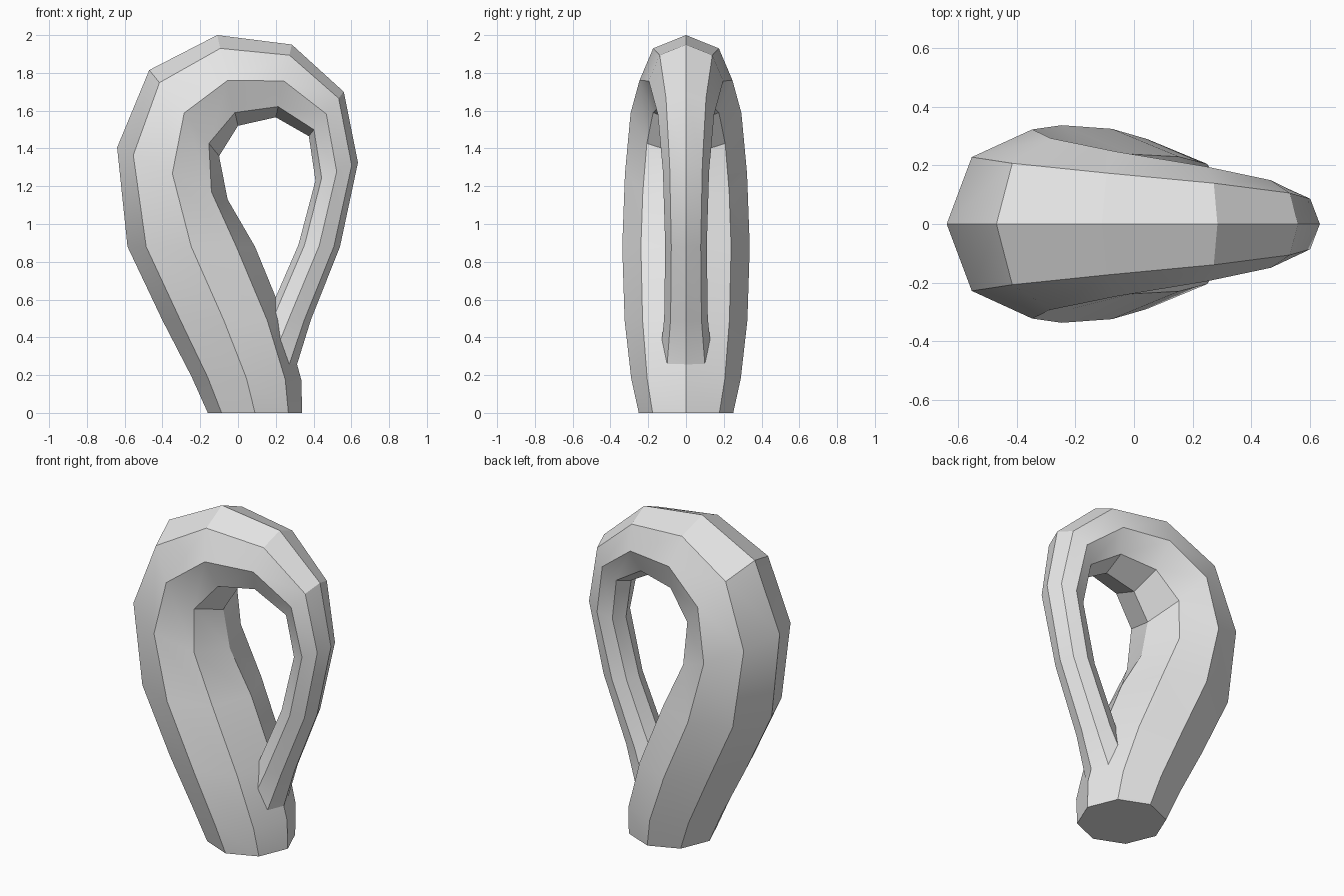
import bpy, math
from mathutils import Vector

if "Cube" in bpy.data.objects:
    bpy.data.objects.remove(bpy.data.objects["Cube"])

SIDES = 8

grey = bpy.data.materials.new("light_grey")
grey.use_nodes = True
grey.diffuse_color = (0.8, 0.8, 0.8, 1)
grey.node_tree.nodes["Principled BSDF"].inputs["Base Color"].default_value = (0.8, 0.8, 0.8, 1)


def ring(outer, inner):
    """Octagon standing across the path, between its outer and inner x, z points."""
    o, i = Vector((outer[0], 0, outer[1])), Vector((inner[0], 0, inner[1]))
    mid, half = (o + i) / 2, (o - i) / 2
    side = Vector((0, half.length, 0))
    angles = [math.tau * k / SIDES for k in range(SIDES)]
    return [mid + half * math.cos(a) + side * math.sin(a) for a in angles]


def loft(name, rings):
    """Skin a row of rings with quads."""
    verts = [p for r in rings for p in r]
    faces = []
    for i in range(len(rings) - 1):
        for k in range(SIDES):
            a, b = i * SIDES + k, i * SIDES + (k + 1) % SIDES
            faces.append((a, a + SIDES, b + SIDES, b))
    mesh = bpy.data.meshes.new(name)
    mesh.from_pydata(verts, [], faces)
    mesh.materials.append(grey)
    obj = bpy.data.objects.new(name, mesh)
    bpy.context.collection.objects.link(obj)
    bpy.ops.object.select_all(action='DESELECT')
    obj.select_set(True)
    bpy.context.view_layer.objects.active = obj
    bpy.ops.object.shade_smooth_by_angle(angle=math.radians(30))
    return obj


# Stations along the loop: outer (x, z) and inner (x, z) side of the tube
stations = [
    ((-0.16, 0.00), (0.34, 0.00)),    # foot
    ((-0.245, 0.19), (0.335, 0.175)),
    ((-0.40, 0.49), (0.25, 0.49)),
    ((-0.585, 0.88), (0.09, 0.88)),
    ((-0.64, 1.405), (-0.055, 1.13)),
    ((-0.47, 1.815), (-0.10, 1.36)),
    ((-0.11, 2.00), (0.00, 1.52)),    # top of the bend
    ((0.285, 1.95), (0.20, 1.565)),
    ((0.56, 1.70), (0.375, 1.465)),
    ((0.635, 1.325), (0.41, 1.23)),
    ((0.54, 0.88), (0.32, 0.89)),     # thin neck
    ((0.385, 0.49), (0.155, 0.51)),   # neck enters the wide body
    ((0.295, 0.20), (0.00, 0.20)),
    ((0.29, 0.00), (-0.11, 0.00)),    # neck flares out to the foot opening
]
rings = [ring(o, i) for o, i in stations]

# Self-entering tube
loft("looped_tube", rings)

# Flat rim joining the body's foot to the flared neck
loft("bottom_rim", [rings[-1], rings[0]])
